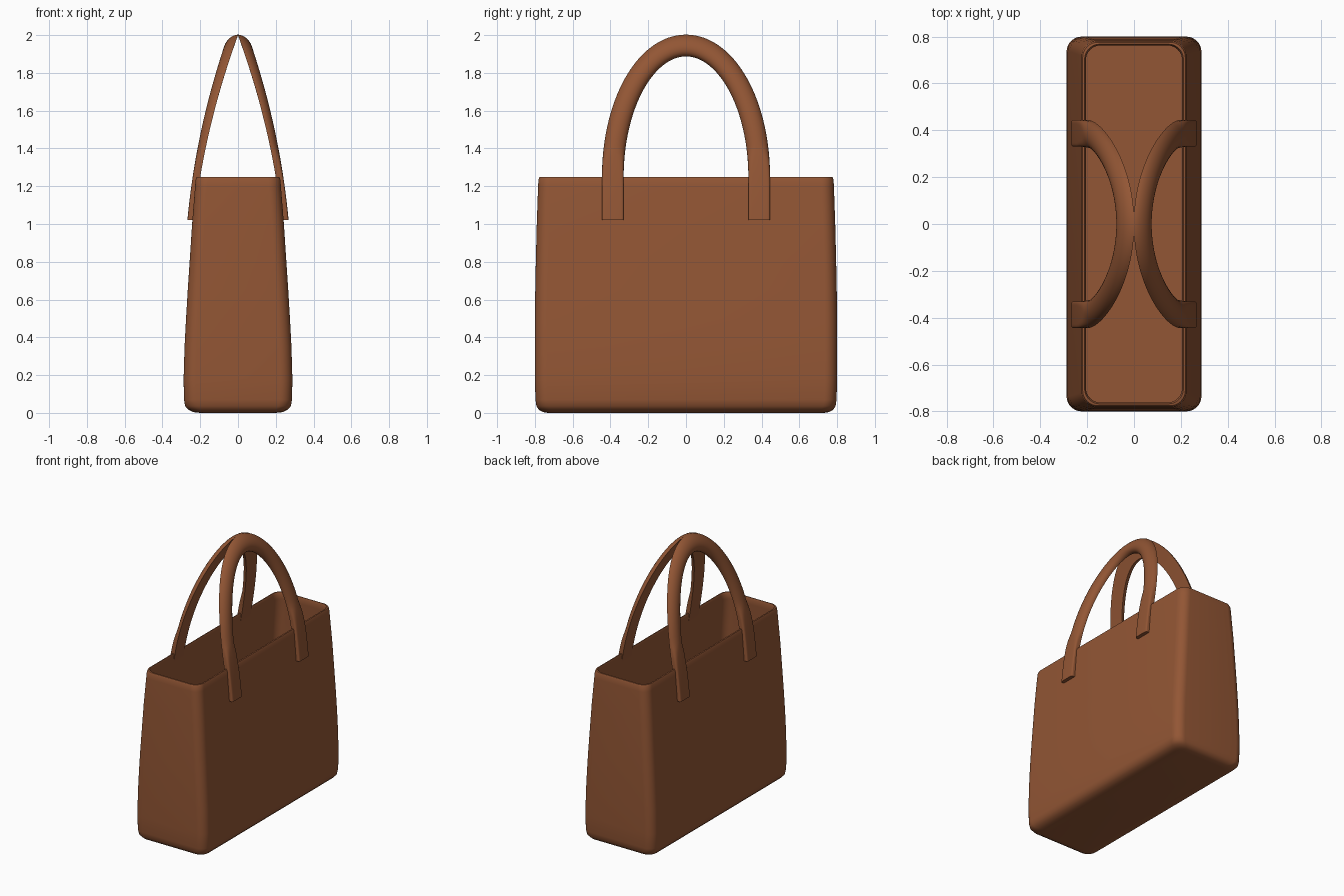
import bpy, bmesh, math

if "Cube" in bpy.data.objects:
    bpy.data.objects.remove(bpy.data.objects["Cube"])

leather = bpy.data.materials.new("brown leather")
leather.diffuse_color = (0.29, 0.093, 0.035, 1)
leather.use_nodes = True
leather.node_tree.nodes["Principled BSDF"].inputs["Base Color"].default_value = leather.diffuse_color


def loft(name, rings):
    """Skin a list of closed rings and cap both ends."""
    bm = bmesh.new()
    rows = [[bm.verts.new(p) for p in ring] for ring in rings]
    n = len(rows[0])
    for a, b in zip(rows, rows[1:]):
        for i in range(n):
            j = (i + 1) % n
            bm.faces.new((a[i], a[j], b[j], b[i]))
    bm.faces.new(rows[0])
    bm.faces.new(rows[-1])
    bmesh.ops.recalc_face_normals(bm, faces=bm.faces)
    mesh = bpy.data.meshes.new(name)
    bm.to_mesh(mesh)
    bm.free()
    mesh.materials.append(leather)
    obj = bpy.data.objects.new(name, mesh)
    bpy.context.collection.objects.link(obj)
    bpy.context.view_layer.objects.active = obj
    obj.select_set(True)
    bpy.ops.object.shade_smooth_by_angle(angle=math.radians(40))
    obj.select_set(False)
    return obj


def rounded_rect(hx, hy, r, z, steps=8):
    ring = []
    for k, (sx, sy) in enumerate([(1, 1), (-1, 1), (-1, -1), (1, -1)]):
        for i in range(steps + 1):
            a = math.pi / 2 * (k + i / steps)
            ring.append((sx * (hx - r) + r * math.cos(a),
                         sy * (hy - r) + r * math.sin(a), z))
    return ring


# Bag body: outside wall upwards, over the rim, inside wall down to the floor
outer = [(0.20, 0.73, 0.0), (0.235, 0.757, 0.004), (0.262, 0.779, 0.016),
         (0.28, 0.792, 0.036), (0.286, 0.797, 0.07), (0.288, 0.80, 0.18),
         (0.283, 0.80, 0.35), (0.275, 0.80, 0.5), (0.266, 0.798, 0.65),
         (0.256, 0.795, 0.8), (0.243, 0.79, 1.0), (0.227, 0.783, 1.2),
         (0.224, 0.781, 1.235), (0.219, 0.776, 1.248)]
inner = [(hx - 0.018, hy - 0.018, max(z, 0.02)) for hx, hy, z in reversed(outer[3:-1])]
profile = outer + [(0.211, 0.768, 1.25)] + inner
loft("bag_body", [rounded_rect(hx, hy, 0.065, z) for hx, hy, z in profile])


# Handles: D-shaped strap swept along an arch, leaning in to meet at the top
def handle(name, side):
    path = [(0.3875, z, 1, 0) for z in (1.02, 1.08, 1.14, 1.2)]
    for i in range(65):
        a = math.pi * i / 64
        c, s = math.cos(a), math.sin(a)
        ny, nz = c / 0.3875, s / 0.695
        length = math.hypot(ny, nz)
        path.append((0.3875 * c, 1.25 + 0.695 * s, ny / length, nz / length))
    path += [(-y, z, -ny, nz) for y, z, ny, nz in reversed(path[:4])]
    rings = []
    for y, z, ny, nz in path:
        blend = min(1, max(0, (z - 1.2) / 0.2))
        power = 9 - 7 * blend                     # boxy tab, round strap
        thick = 0.036 + 0.016 * max(0, (z - 1.02) / 0.925)
        ring = []
        for k in range(17):
            t = math.pi * k / 16
            u = 0.0575 * math.copysign(abs(math.cos(t)) ** (2 / power), math.cos(t))
            h = thick * max(0, math.sin(t)) ** (2 / power)
            py, pz = y + u * ny, z + u * nz
            d = 2 - pz
            ring.append((side * (0.364 * d - 0.13 * d * d + h), py, pz))
        rings.append(ring)
    loft(name, rings)


handle("right_handle", 1)
handle("left_handle", -1)
